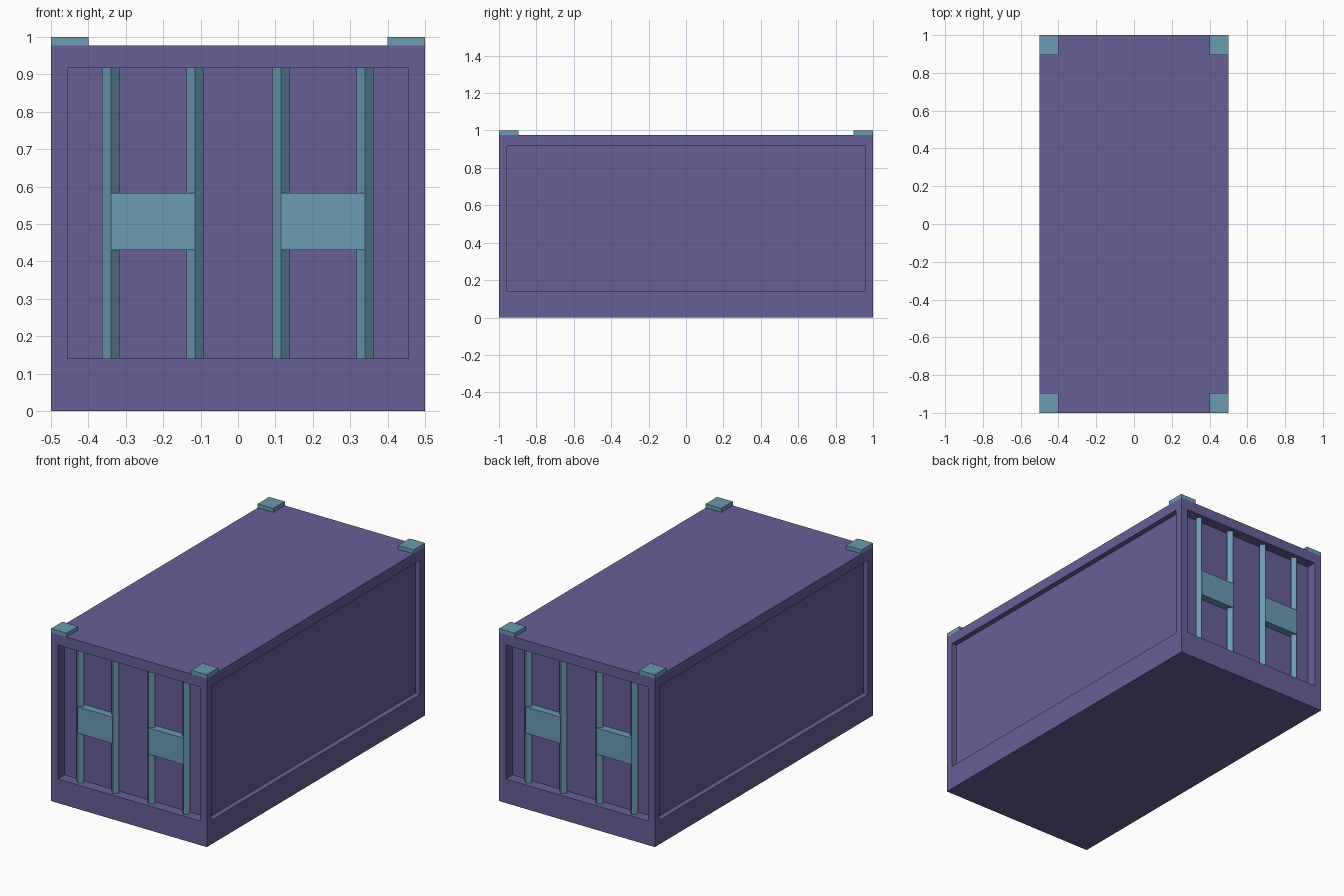
import bpy
import bmesh
from math import pi
from mathutils import Matrix, Vector

if "Cube" in bpy.data.objects:
    bpy.data.objects.remove(bpy.data.objects["Cube"], do_unlink=True)


def material(name, colour):
    mat = bpy.data.materials.new(name)
    mat.use_nodes = True
    mat.diffuse_color = colour
    mat.node_tree.nodes["Principled BSDF"].inputs["Base Color"].default_value = colour
    return mat


PURPLE = material("muted purple", (0.135, 0.116, 0.307, 1))
TEAL = material("dusty teal", (0.147, 0.332, 0.435, 1))

ROOF = 0.977            # height of the roof
SILL, LINTEL = 0.14, 0.917   # panel opening
BORDER = 0.0625         # frame width at the sides of each opening


def add_object(name, bm, mat):
    mesh = bpy.data.meshes.new(name)
    bm.to_mesh(mesh)
    bm.free()
    mesh.materials.append(mat)
    obj = bpy.data.objects.new(name, mesh)
    bpy.context.collection.objects.link(obj)
    return obj


def box(lo, hi):
    lo, hi = Vector(lo), Vector(hi)
    bm = bmesh.new()
    bmesh.ops.create_cube(bm, size=1, matrix=Matrix.Translation((lo + hi) / 2)
                          @ Matrix.Diagonal((hi - lo).to_4d()))
    return bm


# Container body with a recessed panel in each wall
bm = box((-0.5, -1, 0), (0.5, 1, ROOF))
bm.normal_update()
walls = [f for f in bm.faces if abs(f.normal.z) < 0.5]
for wall in walls:
    bmesh.ops.inset_individual(bm, faces=[wall], thickness=BORDER)
    for v in wall.verts:
        v.co.z = SILL if v.co.z < ROOF / 2 else LINTEL
    normal = wall.normal.copy()
    depth = 0.06 if abs(normal.y) > 0.5 else 0.03
    panel = bmesh.ops.extrude_discrete_faces(bm, faces=[wall])["faces"][0]
    bmesh.ops.translate(bm, verts=panel.verts, vec=-normal * depth)
bmesh.ops.recalc_face_normals(bm, faces=bm.faces)
add_object("container_body", bm, PURPLE)

# Raised blocks on the roof corners
for x_name, sx in (("left", 1), ("right", -1)):
    for y_name, sy in (("front", -1), ("back", 1)):
        xs = sorted((sx * 0.4, sx * 0.5))
        ys = sorted((sy * 0.895, sy))
        add_object(f"corner_block_{y_name}_{x_name}",
                   box((xs[0], ys[0], ROOF), (xs[1], ys[1], 1)), TEAL)

# Door lock bars and plates at both ends
for end, turn in (("front", 0), ("back", pi)):
    rotation = Matrix.Rotation(turn, 4, "Z")
    for i, x in enumerate((-0.34, -0.115, 0.115, 0.34)):
        bm = bmesh.new()
        bmesh.ops.create_cone(bm, cap_ends=True, segments=4, radius1=0.023,
                              radius2=0.023, depth=LINTEL - SILL)
        bmesh.ops.translate(bm, verts=bm.verts,
                            vec=(x, -0.96, (LINTEL + SILL) / 2))
        bm.transform(rotation)
        add_object(f"{end}_lock_bar_{i + 1}", bm, TEAL)
    for side, x in (("right", -0.34), ("left", 0.115)):
        bm = box((x, -0.984, 0.43), (x + 0.225, -0.938, 0.583))
        bm.transform(rotation)
        add_object(f"{end}_lock_plate_{side}", bm, TEAL)
